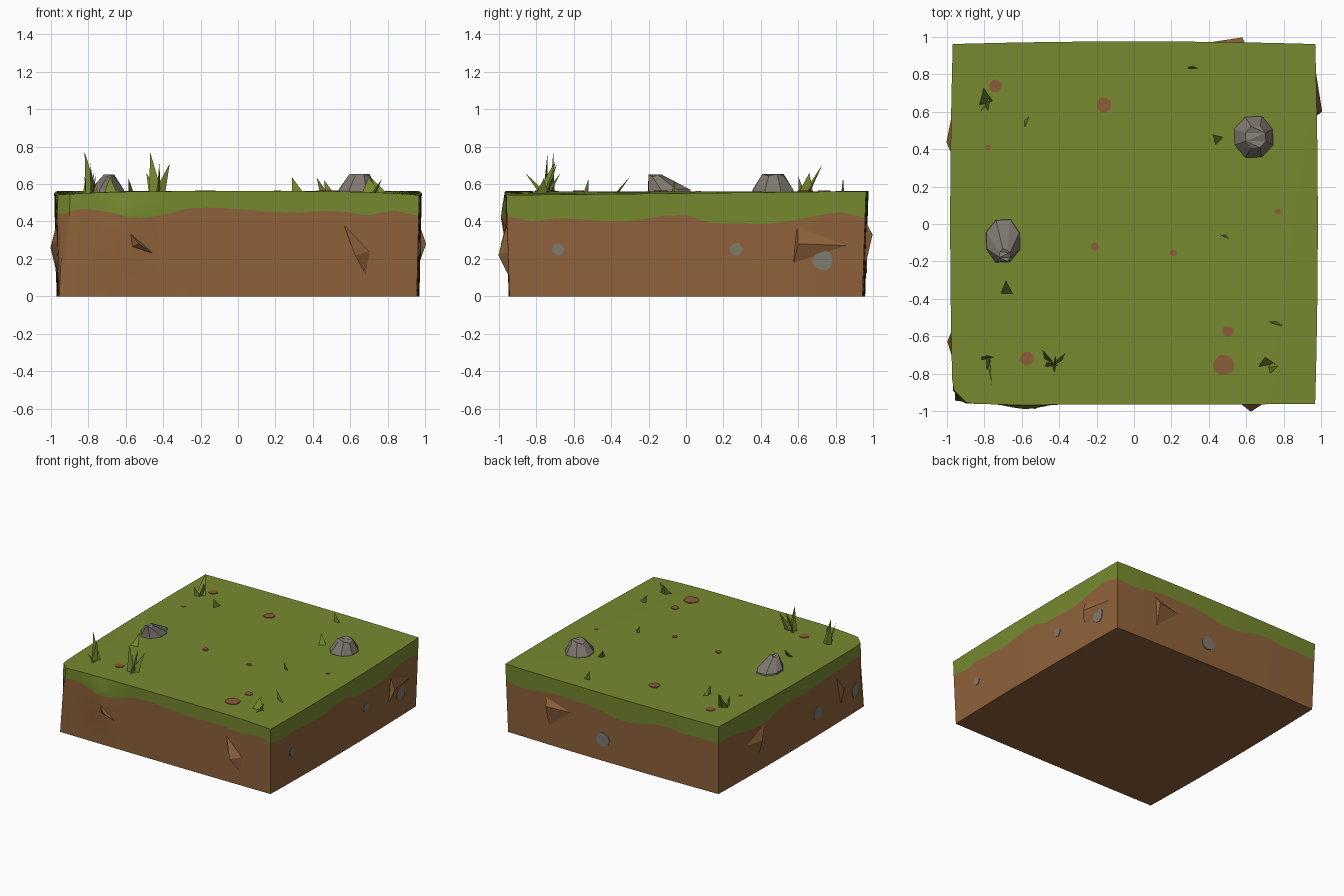
import bpy, bmesh, math, random
from mathutils import Vector

if "Cube" in bpy.data.objects:
    bpy.data.objects.remove(bpy.data.objects["Cube"])

random.seed(4)


def material(name, rgb):
    lin = [((c / 255 + 0.055) / 1.055) ** 2.4 for c in rgb]
    m = bpy.data.materials.new(name)
    m.diffuse_color = (*lin, 1)
    m.use_nodes = True
    m.node_tree.nodes["Principled BSDF"].inputs["Base Color"].default_value = m.diffuse_color
    return m


GRASS = material("grass green", (118, 138, 47))
DIRT = material("dirt brown", (144, 99, 59))
ROCK = material("warm grey rock", (128, 120, 112))
PEBBLE = material("cool grey pebble", (125, 124, 112))
PATCH = material("reddish bare patch", (140, 93, 58))


def finish(name, bm, *mats):
    bmesh.ops.recalc_face_normals(bm, faces=bm.faces)
    me = bpy.data.meshes.new(name)
    bm.to_mesh(me)
    bm.free()
    ob = bpy.data.objects.new(name, me)
    bpy.context.collection.objects.link(ob)
    for m in mats:
        me.materials.append(m)
    return ob


H = 0.562
FRONT, RIGHT, BACK, LEFT = range(4)


def ztop(x, y):
    return H - 0.024 * abs(x) ** 4 * (1 - y) / 2


def wall(side, a, z):
    """Point on a side wall; a runs -1..1 along world x or y."""
    k = z / H
    hx, hy = 0.956 + 0.013 * k, 0.944 + 0.018 * k
    b = 1 - a * a
    if side == FRONT:
        lump = 0.03 * math.exp(-((a + 0.6) / 0.12) ** 2 - ((z - 0.42) / 0.1) ** 2)
        p = Vector((a * hx, -hy - 0.004 * b - lump, z))
    elif side == BACK:
        p = Vector((a * hx, hy + 0.014 * b, z))
    else:
        s = 1 if side == RIGHT else -1
        p = Vector((s * (hx + 0.014 * b), a * hy, z))
    cut = -p.x - p.y - (1.90 - 0.05 * k)      # worn front left corner
    if cut > 0:
        p.x += cut / 2
        p.y += cut / 2
    return p


OUT = [Vector((0, -1, 0)), Vector((1, 0, 0)), Vector((0, 1, 0)), Vector((-1, 0, 0))]

# Lower edge of the turf, per side, running anticlockwise
EDGE = [
    [.44, .47, .45, .415, .43, .47, .475, .465, .455, .445, .455, .455, .43, .46, .43],
    [.43, .40, .42, .41, .40, .405, .43, .435, .39, .39, .385, .40, .43, .45, .42],
    [.42, .40, .42, .44, .43, .43, .41, .38, .39, .43, .44, .42, .43, .42],
    [.42, .43, .40, .37, .38, .42, .43, .41, .42, .44, .43, .45, .44],
]


def lookup(vals, t):
    f = t * (len(vals) - 1)
    i = min(int(f), len(vals) - 2)
    return vals[i] + (vals[i + 1] - vals[i]) * (f - i)


# Ground block: dirt below, turf above
bm = bmesh.new()
N = 30
cols = []
for side in range(4):
    for i in range(N):
        t = i / N
        a = (2 * t - 1) * (1 if side in (FRONT, RIGHT) else -1)
        zb = lookup(EDGE[side], t)
        p = wall(side, a, H)
        zt = ztop(p.x, p.y)
        cols.append([bm.verts.new(wall(side, a, z))
                     for z in (0, zb / 2, zb, (zb + zt) / 2, zt)])
        q = p * 0.85
        cols[-1].append(bm.verts.new((q.x, q.y, ztop(q.x, q.y))))
for c, d in zip(cols, cols[1:] + cols[:1]):
    for r in range(5):
        f = bm.faces.new((c[r], d[r], d[r + 1], c[r + 1]))
        f.material_index = 0 if r >= 2 else 1
bm.faces.new([c[5] for c in cols])
bm.faces.new([c[0] for c in cols]).material_index = 1
block = finish("ground_block", bm, GRASS, DIRT)
bpy.context.view_layer.objects.active = block
block.select_set(True)
bpy.ops.object.shade_smooth_by_angle(angle=math.radians(30))
block.select_set(False)


def plate(name, mat, centre, normal, ru, rv, n=10):
    """Thin irregular disc lying on a surface."""
    n_ = normal
    v = Vector((0, 0, 1)) if abs(n_.z) < 0.5 else Vector((0, 1, 0))
    u = v.cross(n_)
    bm = bmesh.new()
    ring = []
    for i in range(n):
        w = 2 * math.pi * i / n
        r = random.uniform(0.88, 1.1)
        ring.append(centre + u * ru * r * math.cos(w) + v * rv * r * math.sin(w))
    lo = [bm.verts.new(p - n_ * 0.004) for p in ring]
    hi = [bm.verts.new(p + n_ * 0.004) for p in ring]
    bm.faces.new(hi)
    bm.faces.new(lo)
    for i in range(n):
        j = (i + 1) % n
        bm.faces.new((lo[i], lo[j], hi[j], hi[i]))
    finish(name, bm, mat)


# Bare patches on the turf: x, y, radius
for x, y, r in [(-.74, .74, .035), (-.78, .41, .015), (-.16, .635, .04), (-.21, -.12, .021),
                (.21, -.155, .018), (.77, .065, .016), (.5, -.575, .03), (.48, -.75, .055),
                (-.57, -.72, .036)]:
    plate("bare_patch", PATCH, Vector((x, y, ztop(x, y))), Vector((0, 0, 1)), r * 1.05, r)

# Pebbles in the dirt walls: side, position, height, half width, half height
for side, a, z, ru, rv in [(RIGHT, -.72, .25, .035, .033), (RIGHT, .28, .25, .037, .035),
                           (RIGHT, .77, .195, .056, .056), (BACK, .08, .18, .06, .06),
                           (LEFT, -.34, .19, .06, .055), (LEFT, -.86, .18, .045, .055)]:
    plate("wall_pebble", PEBBLE, wall(side, a, z), OUT[side], ru, rv)


def shard(side, base, apex):
    """Dirt flake: three points on the wall plus an apex (along, height, out)."""
    bm = bmesh.new()
    v = [bm.verts.new(wall(side, a, z) - OUT[side] * 0.006) for a, z in base]
    t = bm.verts.new(wall(side, apex[0], apex[1]) + OUT[side] * apex[2])
    bm.faces.new(v)
    for i in range(3):
        bm.faces.new((v[i], v[(i + 1) % 3], t))
    finish("dirt_shard", bm, DIRT)


shard(FRONT, [(-.61, .35), (-.46, .22), (-.6, .26)], (-.55, .28, .03))
shard(FRONT, [(.58, .40), (.74, .24), (.72, .1)], (.65, .22, .05))
shard(RIGHT, [(.62, .39), (.6, .16), (.95, .27)], (.63, .28, .035))
shard(BACK, [(.35, .32), (.62, .40), (.6, .13)], (.6, .33, .034))
shard(LEFT, [(.38, .38), (.66, .27), (.46, .1)], (.46, .26, .03))
shard(LEFT, [(-.58, .40), (-.78, .3), (-.66, .12)], (-.66, .27, .028))


def rock(name, cx, cy, rx, ry, top, shift, flat, n=8):
    """Faceted boulder: base ring, shoulder ring and shifted crown."""
    bm = bmesh.new()
    rings = []
    for k, z in ((1.0, H - 0.03), (0.93, H + 0.008), (flat, top)):
        f = 0 if k > 0.9 else 1
        ring = []
        for i in range(n):
            w = 2 * math.pi * (i + 0.5) / n
            r = k * (0.96 + 0.12 * ((i * 3) % 4) / 4)
            ring.append(bm.verts.new((cx + shift[0] * f + rx * r * math.cos(w),
                                      cy + shift[1] * f + ry * r * math.sin(w),
                                      z - f * 0.012 * (i % 2))))
        rings.append(ring)
    for a, b in zip(rings, rings[1:]):
        for i in range(n):
            j = (i + 1) % n
            bm.faces.new((a[i], a[j], b[j], b[i]))
    bm.faces.new(rings[0])
    bmesh.ops.triangulate(bm, faces=[bm.faces.new(rings[2])])
    finish(name, bm, ROCK)


rock("rock_left", -.70, -.09, .105, .125, .65, (.01, -.075), .3)
rock("rock_right", .64, .465, .12, .12, .655, (.01, .0), .5)


def blade(x, y, tip, w, turn, depth=0.5):
    """Three-sided grass blade: base position, tip point, half width, base turn."""
    bm = bmesh.new()
    base = []
    for ang, k in ((0, 1), (math.pi, 1), (math.pi / 2, depth)):
        g = ang + turn
        base.append(bm.verts.new((x + w * k * math.cos(g), y + w * k * math.sin(g),
                                  ztop(x, y) - 0.01)))
    t = bm.verts.new(tip)
    bm.faces.new(base)
    for i in range(3):
        bm.faces.new((base[i], base[(i + 1) % 3], t))
    finish("grass_blade", bm, GRASS)


# Grass tufts: base x, y, tip, half width, turn
for x, y, tip, w, turn in [
    # tall tuft, front left corner
    (-.78, -.72, (-.82, -.71, .77), .035, .2), (-.775, -.76, (-.79, -.70, .71), .03, 1.2),
    (-.77, -.76, (-.76, -.86, .66), .02, 1.5),
    # splayed tuft, front
    (-.44, -.76, (-.47, -.74, .77), .035, .1), (-.42, -.75, (-.365, -.69, .71), .035, .5),
    (-.45, -.74, (-.49, -.67, .66), .03, -.5), (-.42, -.77, (-.42, -.70, .72), .03, 1.4),
    # low tuft, front right
    (.71, -.76, (.70, -.71, .64), .05, .2), (.73, -.77, (.77, -.76, .63), .035, 1.4),
    # tuft, back left
    (-.79, .64, (-.805, .73, .705), .04, .3), (-.78, .64, (-.77, .66, .66), .04, 1.5),
    (-.80, .62, (-.82, .60, .64), .025, .8),
    # single low blades
    (-.57, .55, (-.585, .52, .63), .035, 1.2), (.46, .44, (.42, .48, .635), .03, .8),
    (.32, .83, (.29, .84, .635), .03, .0), (.49, -.07, (.46, -.06, .62), .025, -.4),
    (.77, -.54, (.715, -.52, .63), .035, -.3), (-.68, -.38, (-.685, -.30, .64), .035, 0),
]:
    blade(x, y, tip, w, turn)
